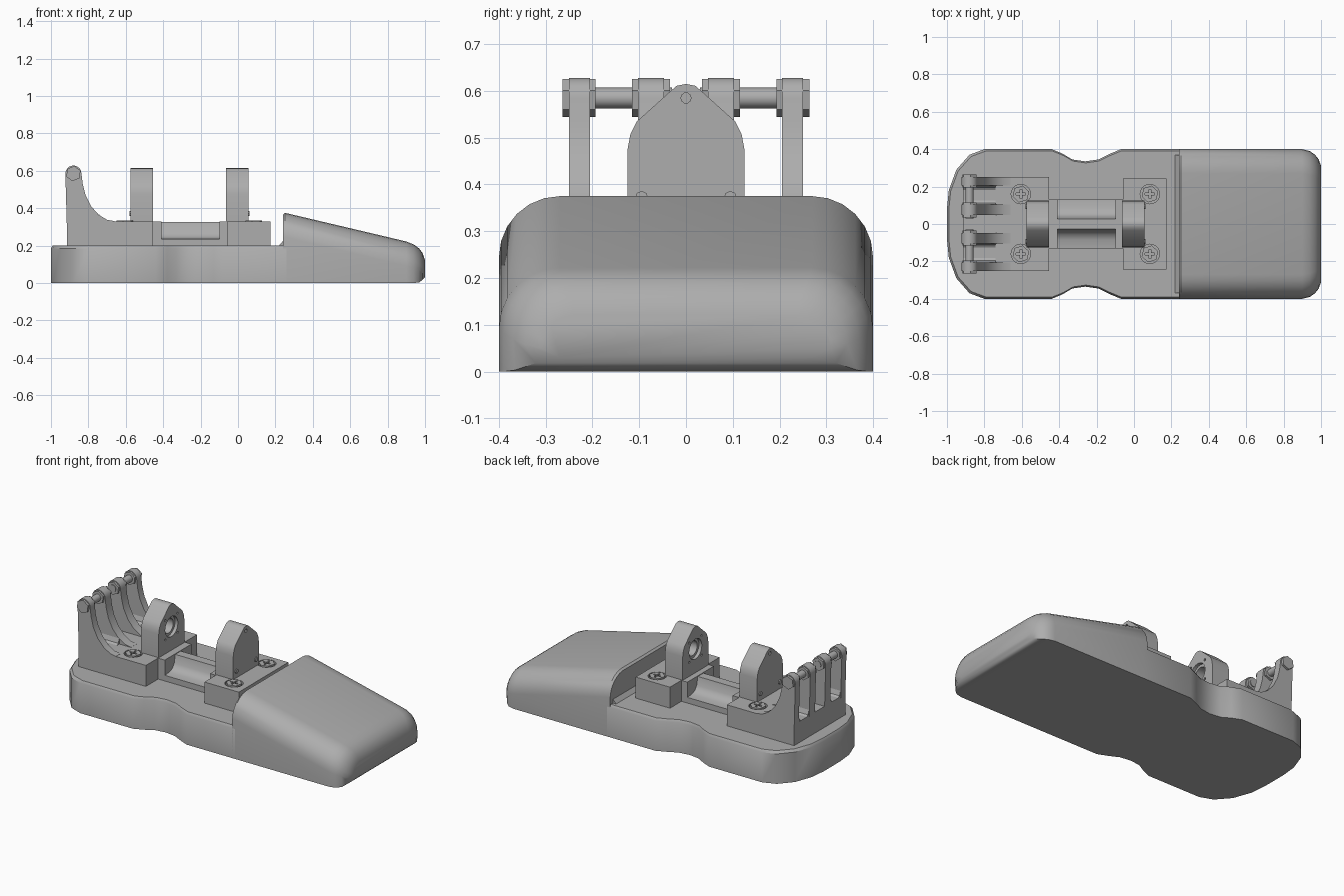
import bpy, bmesh, math
from mathutils import Vector

if "Cube" in bpy.data.objects:
    bpy.data.objects.remove(bpy.data.objects["Cube"], do_unlink=True)

grey = bpy.data.materials.new("plain grey")
grey.use_nodes = True
grey.diffuse_color = (0.42, 0.42, 0.42, 1)
grey.node_tree.nodes["Principled BSDF"].inputs["Base Color"].default_value = (0.42, 0.42, 0.42, 1)


def loft(name, rings):
    """Skin a list of equal point rings and cap both ends."""
    bm = bmesh.new()
    vs = [[bm.verts.new(p) for p in ring] for ring in rings]
    n = len(vs[0])
    for a, b in zip(vs, vs[1:]):
        for i in range(n):
            j = (i + 1) % n
            bm.faces.new((a[i], a[j], b[j], b[i]))
    bm.faces.new(vs[0][::-1])
    bm.faces.new(vs[-1])
    bmesh.ops.recalc_face_normals(bm, faces=bm.faces)
    me = bpy.data.meshes.new(name)
    bm.to_mesh(me)
    bm.free()
    me.materials.append(grey)
    ob = bpy.data.objects.new(name, me)
    bpy.context.collection.objects.link(ob)
    return ob


def prism(name, pts, axis, a, b):
    """Extrude a 2D outline along one axis from a to b."""
    place = {"x": lambda u, v, t: (t, u, v),
             "y": lambda u, v, t: (u, t, v),
             "z": lambda u, v, t: (u, v, t)}[axis]
    return loft(name, [[place(u, v, t) for u, v in pts] for t in (a, b)])


def circle(u, v, r, n, start=0.0):
    return [(u + r * math.cos(start + math.tau * i / n),
             v + r * math.sin(start + math.tau * i / n)) for i in range(n)]


def rect(u0, u1, v0, v1):
    return [(u0, v0), (u1, v0), (u1, v1), (u0, v1)]


def cut(ob, cutters):
    for c in cutters:
        c.hide_render = True
        m = ob.modifiers.new("cut", "BOOLEAN")
        m.operation, m.solver, m.object = "DIFFERENCE", "EXACT", c
    dg = bpy.context.evaluated_depsgraph_get()
    me = bpy.data.meshes.new_from_object(ob.evaluated_get(dg))
    ob.modifiers.clear()
    ob.data = me
    for c in cutters:
        bpy.data.objects.remove(c, do_unlink=True)


def smooth(ob):
    bpy.ops.object.select_all(action="DESELECT")
    ob.select_set(True)
    bpy.context.view_layer.objects.active = ob
    bpy.ops.object.shade_smooth_by_angle(angle=math.radians(35))


# Sole with rounded heel and pinched waist
half = [(0.26, 0.4), (-0.07, 0.4), (-0.13, 0.375), (-0.19, 0.345), (-0.26, 0.335),
        (-0.33, 0.345), (-0.38, 0.375), (-0.44, 0.4), (-0.8, 0.4), (-0.88, 0.37),
        (-0.95, 0.29), (-0.99, 0.18), (-1.0, 0.08)]
outline = half + [(x, -y) for x, y in reversed(half)]
sole = loft("sole", [[(x, y, 0) for x, y in outline],
                     [(x, y, 0.185) for x, y in outline],
                     [(x * 0.99, y * 0.975, 0.2) for x, y in outline]])
smooth(sole)


# Sloping toe cap with rounded shoulders
def toe_section(x, w, h, bottom, r):
    arc = [(w - r + r * math.cos(t * math.pi / 12), h - r + r * math.sin(t * math.pi / 12))
           for t in range(7)]
    side = [(w - 0.04 * bottom / 0.03, bottom)] + arc
    return [(x, y, z) for y, z in side] + [(x, -y, z) for y, z in reversed(side)]


toe = loft("toe_cap", [toe_section(*s) for s in [
    (0.24, 0.4, 0.365, 0, 0.13), (0.252, 0.4, 0.375, 0, 0.13),
    (0.90, 0.4, 0.222, 0, 0.13), (0.94, 0.39, 0.206, 0, 0.125),
    (0.968, 0.37, 0.185, 0.003, 0.115), (0.988, 0.345, 0.158, 0.018, 0.1),
    (1.0, 0.31, 0.12, 0.03, 0.07)]])
smooth(toe)
loft("toe_wall_fillet", [[(0.215, y, 0.195), (0.245, y, 0.195), (0.245, y, 0.23)]
                         for y in (-0.37, 0.37)])

# Mounting blocks with screw pockets
SCREWS = {"heel_block": -0.605, "front_block": 0.085}
for name, x0, x1, w in (("heel_block", -0.915, -0.455, 0.25), ("front_block", -0.06, 0.175, 0.242)):
    block = prism(name, rect(x0, x1, -w, w), "z", 0.19, 0.33)
    sx = SCREWS[name]
    cut(block, [prism("pocket", circle(sx, s * 0.16, 0.052, 20), "z", 0.312, 0.4) for s in (-1, 1)])
    for s, side in ((-1, "right"), (1, "left")):
        y = s * 0.16
        head = prism(f"{name}_screw_{side}", circle(sx, y, 0.046, 6, 0.3), "z", 0.305, 0.334)
        cut(head, [prism("slot", rect(sx - 0.025, sx + 0.025, y - 0.005, y + 0.005), "z", 0.32, 0.4),
                   prism("slot", rect(sx - 0.005, sx + 0.005, y - 0.025, y + 0.025), "z", 0.32, 0.4)])

# Bridge between the blocks, scooped on both sides
for x0, x1, end in ((-0.46, -0.41, "heel"), (-0.1, -0.055, "front")):
    prism(f"bridge_end_{end}", rect(x0, x1, -0.13, 0.13), "z", 0.19, 0.329)
rib = [(0.13, 0.19), (0.13, 0.235), (0.085, 0.238), (0.055, 0.25), (0.038, 0.275), (0.027, 0.325)]
bridge = prism("bridge_rib", rib + [(-y, z) for y, z in reversed(rib)], "x", -0.411, -0.099)
smooth(bridge)

# Upright bearing lugs, bored on the faces that look at each other
lug_half = [(0.125, 0.32), (0.125, 0.475), (0.119, 0.507), (0.105, 0.535),
            (0.035, 0.598), (0.02, 0.611), (0, 0.615)]
lug_outline = lug_half + [(-y, z) for y, z in reversed(lug_half[:-1])]
for name, outer, inner in (("heel_lug", -0.575, -0.455), ("front_lug", 0.055, -0.065)):
    d = 1 if inner > outer else -1
    lug = prism(name, lug_outline, "x", outer, inner)
    holes = [prism("bore", circle(0, 0.475, 0.062, 28), "x", inner - d * 0.02, inner + d * 0.05),
             prism("shaft", circle(0, 0.475, 0.045, 28), "x", inner - d * 0.085, inner + d * 0.05),
             prism("pin_hole", circle(0, 0.585, 0.011, 10), "x", outer - 0.03 * d, outer + 0.04 * d)]
    for k in range(4):
        a = math.pi / 4 + k * math.pi / 2
        holes.append(prism("bolt_hole", circle(0.085 * math.cos(a), 0.475 + 0.085 * math.sin(a), 0.007, 8),
                           "x", inner - d * 0.02, inner + d * 0.05))
    cut(lug, holes)
    smooth(lug)
    for s, side in ((-1, "right"), (1, "left")):
        prism(f"{name}_bolt_{side}", circle(s * 0.095, 0.372, 0.014, 8), "x", outer - d * 0.006, outer + d * 0.01)

# Heel prongs: round head, straight back, swept front
PIN = (-0.88, 0.585)
head = [(PIN[0] + 0.043 * math.cos(math.radians(a)), PIN[1] + 0.043 * math.sin(math.radians(a)))
        for a in range(0, 181, 20)]
sweep = [(-0.915, 0.3), (-0.66, 0.3), (-0.66, 0.331), (-0.7, 0.338), (-0.745, 0.365),
         (-0.785, 0.41), (-0.815, 0.47), (-0.83, 0.53)]
for s, side in ((-1, "right"), (1, "left")):
    for name, a, b in (("outer", 0.205, 0.25), ("inner", 0.047, 0.103)):
        prong = prism(f"{name}_prong_{side}", sweep + head, "y", s * a, s * b)
        smooth(prong)
    # Rounded webs at the foot of the gap between prongs
    for y, t in ((0.205, -1), (0.103, 1)):
        prism(f"prong_web_{side}", [(s * y, 0.325), (s * (y + t * 0.03), 0.325),
                                    (s * (y + t * 0.01), 0.338), (s * y, 0.365)], "x", -0.914, -0.74)
    # Pin with hexagonal collars
    smooth(prism(f"pin_{side}", circle(*PIN, 0.022, 16), "y", s * 0.03, s * 0.255))
    for i, (a, b) in enumerate(((0.034, 0.048), (0.102, 0.115), (0.194, 0.206), (0.249, 0.264))):
        prism(f"pin_collar_{side}_{i}", circle(*PIN, 0.041, 6, 0.4), "y", s * a, s * b)
